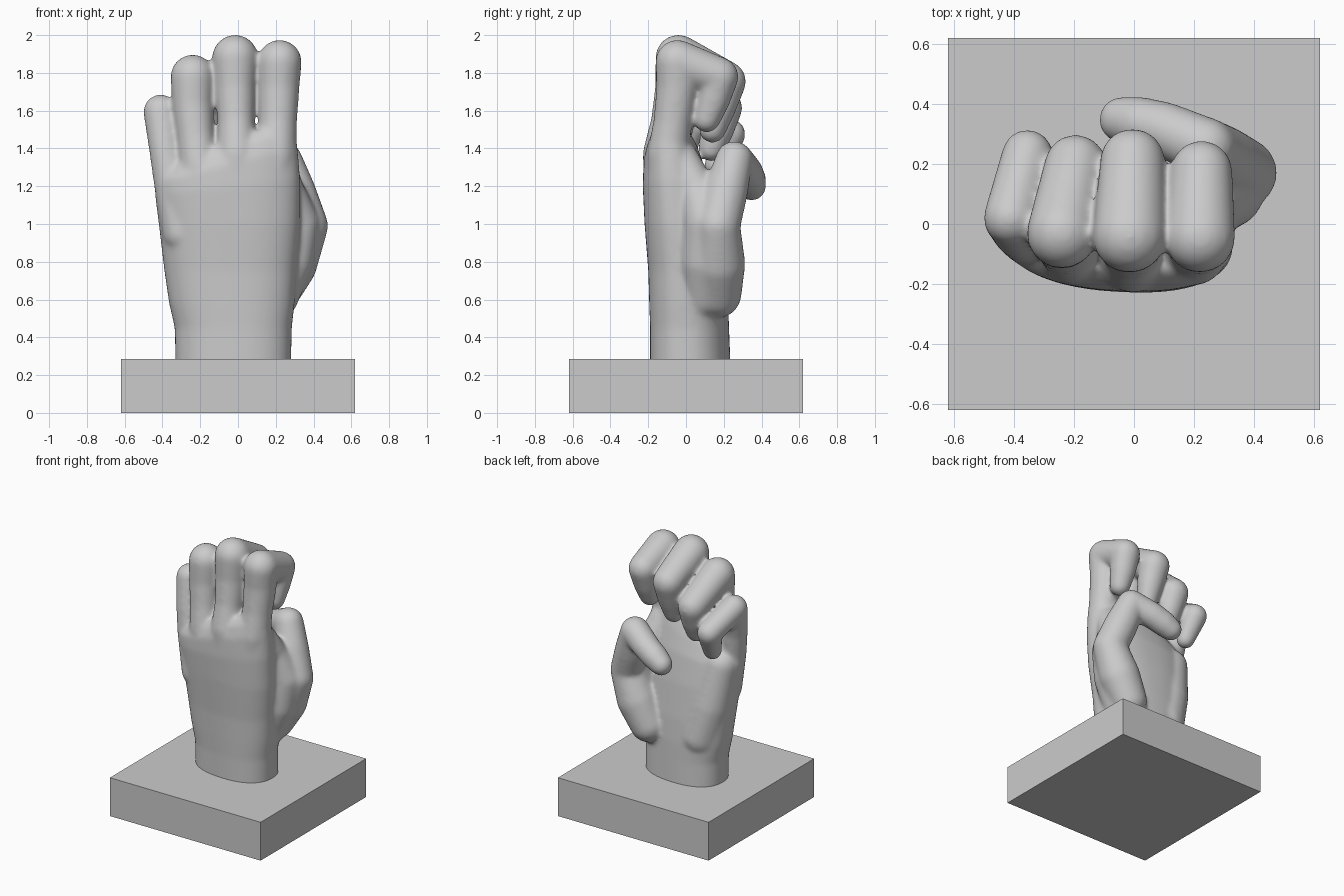
import bpy, bmesh, math
from mathutils import Vector

cube = bpy.data.objects.get("Cube")
if cube:
    bpy.data.objects.remove(cube, do_unlink=True)

grey = bpy.data.materials.new("plain grey")
grey.use_nodes = True
colour = (0.6, 0.6, 0.6, 1)
grey.diffuse_color = colour
grey.node_tree.nodes["Principled BSDF"].inputs["Base Color"].default_value = colour


def make_object(name, bm):
    mesh = bpy.data.meshes.new(name)
    bm.to_mesh(mesh)
    bm.free()
    obj = bpy.data.objects.new(name, mesh)
    bpy.context.collection.objects.link(obj)
    mesh.materials.append(grey)
    return obj


def limb(bm, joints):
    """Chain of tapered capsules through (x, y, z, radius) joints."""
    for a, b in zip(joints, joints[1:]):
        part = bmesh.new()
        for x, y, z, r in (a, b):
            ball = bmesh.ops.create_icosphere(part, subdivisions=3, radius=r)
            bmesh.ops.translate(part, verts=ball["verts"], vec=Vector((x, y, z)))
        bmesh.ops.delete(part, geom=part.faces[:], context="FACES_ONLY")
        hull = bmesh.ops.convex_hull(part, input=part.verts[:])
        keep = {v for g in hull["geom"] if isinstance(g, bmesh.types.BMFace) for v in g.verts}
        bmesh.ops.delete(part, geom=[v for v in part.verts if v not in keep], context="VERTS")
        bmesh.ops.delete(part, geom=[e for e in part.edges if not e.link_faces], context="EDGES")
        bmesh.ops.recalc_face_normals(part, faces=part.faces[:])
        temp = bpy.data.meshes.new("temp")
        part.to_mesh(temp)
        part.free()
        bm.from_mesh(temp)
        bpy.data.meshes.remove(temp)


def loft(bm, sections, power=2.3, skew=-0.06, steps=48):
    """Closed skin over rounded sections (z, x min, x max, y min, y max, tilt)."""
    rings = []
    for z, x0, x1, y0, y1, tilt in sections:
        ring = []
        for i in range(steps):
            t = math.tau * i / steps
            c, s = math.cos(t), math.sin(t)
            u = math.copysign(abs(c) ** (2 / power), c)
            v = math.copysign(abs(s) ** (2 / power), s)
            x = (x0 + x1) / 2 + u * (x1 - x0) / 2
            y = (y0 + y1) / 2 + v * (y1 - y0) / 2 + skew * x
            ring.append(bm.verts.new((x, y, z + tilt * x)))
        rings.append(ring)
    for low, high in zip(rings, rings[1:]):
        for i in range(steps):
            j = (i + 1) % steps
            bm.faces.new((low[i], low[j], high[j], high[i]))
    bm.faces.new(rings[0][::-1])
    bm.faces.new(rings[-1])


# Square plinth
bm = bmesh.new()
bmesh.ops.create_cube(bm, size=1)
bmesh.ops.scale(bm, verts=bm.verts, vec=(1.24, 1.24, 0.285))
bmesh.ops.translate(bm, verts=bm.verts, vec=(0, 0, 0.1425))
make_object("plinth", bm)

# Wrist and palm, its top sloping down to the little finger
bm = bmesh.new()
loft(bm, [
    (0.20, -.33, .28, -.19, .235, 0),
    (0.45, -.335, .285, -.19, .225, 0),
    (0.58, -.365, .30, -.195, .22, 0),
    (0.75, -.39, .31, -.20, .205, 0),
    (1.00, -.42, .33, -.22, .17, 0),
    (1.20, -.44, .33, -.23, .13, .1),
    (1.33, -.435, .315, -.225, .09, .25),
    (1.41, -.40, .30, -.20, .06, .35),
    (1.46, -.34, .26, -.16, .02, .35),
])
# Heel of the palm, thumb pad and the web filling in behind it
limb(bm, [(-.19, .09, .62, .145), (-.25, .06, .85, .145), (-.31, .02, 1.15, .12)])
limb(bm, [(.19, .165, .63, .13), (.275, .17, .79, .145), (.36, .17, .99, .118)])
limb(bm, [(.21, .09, .61, .11), (.28, .09, .8, .12), (.31, .11, 1.0, .125),
          (.25, .06, 1.18, .1), (.2, -.03, 1.34, .1)])
# Thumb folded across the palm
limb(bm, [(.36, .17, .99, .118), (.295, .21, 1.17, .118), (.24, .255, 1.34, .1),
          (.1, .315, 1.275, .093), (.02, .335, 1.235, .09), (-.04, .347, 1.2, .078)])
# Curled fingers: palm bone, knuckle, middle joint, end joint, tip
fingers = [
    [(.16, -.09, 1.0, .11), (.2, -.095, 1.37, .11), (.21, -.07, 1.54, .103),
     (.215, -.045, 1.73, .112), (.22, -.045, 1.858, .118),
     (.225, .175, 1.78, .104), (.222, .145, 1.66, .09), (.22, .11, 1.555, .072)],
    [(0, -.11, 1.0, .11), (-.005, -.12, 1.37, .11), (-.01, -.09, 1.54, .097),
     (-.015, -.055, 1.73, .108), (-.015, -.04, 1.88, .123),
     (-.005, .21, 1.755, .109), (0, .175, 1.62, .092), (0, .14, 1.5, .072)],
    [(-.16, -.1, 1.0, .1), (-.205, -.095, 1.31, .105), (-.225, -.07, 1.47, .1),
     (-.24, -.04, 1.64, .11), (-.24, -.03, 1.78, .118),
     (-.195, .195, 1.615, .104), (-.185, .165, 1.5, .09), (-.18, .135, 1.4, .07)],
    [(-.3, -.06, .95, .1), (-.355, -.045, 1.22, .092), (-.385, -.025, 1.4, .087),
     (-.41, .02, 1.595, .092), (-.355, .23, 1.475, .086), (-.33, .16, 1.31, .064)],
]
for joints in fingers:
    limb(bm, joints)
hand = make_object("hand", bm)

# Fuse the parts into one smooth skin
remesh = hand.modifiers.new("fuse", "REMESH")
remesh.mode = "VOXEL"
remesh.voxel_size = 0.011
remesh.use_smooth_shade = True
soften = hand.modifiers.new("soften", "SMOOTH")
soften.factor = 0.5
soften.iterations = 24
bpy.context.view_layer.objects.active = hand
for modifier in ("fuse", "soften"):
    bpy.ops.object.modifier_apply(modifier=modifier)
hand.data.materials.clear()
hand.data.materials.append(grey)
for face in hand.data.polygons:
    face.use_smooth = True
    face.material_index = 0
